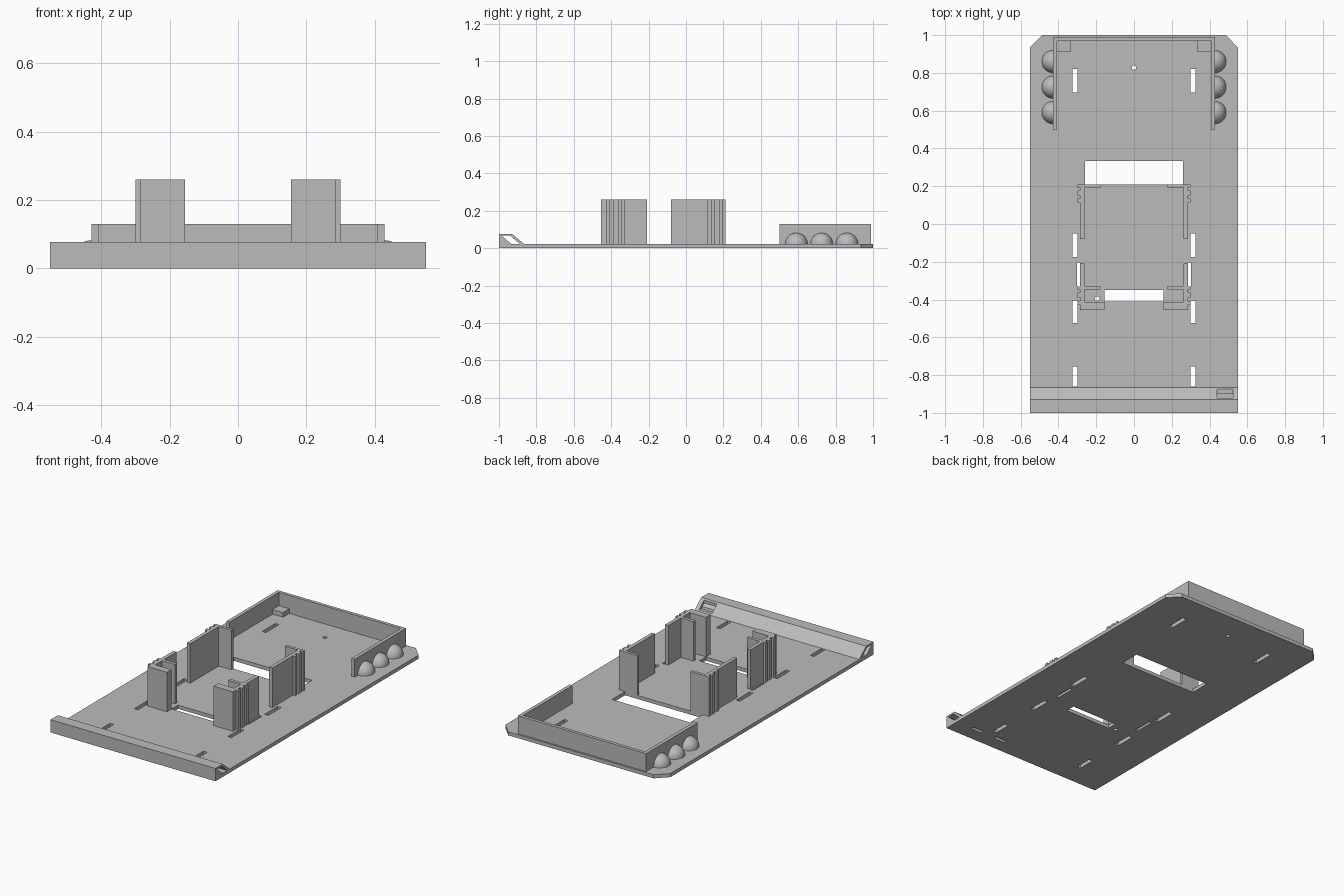
import bpy, bmesh, math
from mathutils import Matrix, Vector

cube = bpy.data.objects.get("Cube")
if cube:
    bpy.data.objects.remove(cube, do_unlink=True)

grey = bpy.data.materials.new("plain grey")
grey.use_nodes = True
GREY = (0.5, 0.5, 0.5, 1)
grey.diffuse_color = GREY
grey.node_tree.nodes["Principled BSDF"].inputs["Base Color"].default_value = GREY

T = 0.022      # floor plate thickness
TOP = 0.26     # bracket height


def finish(name, bm):
    bmesh.ops.recalc_face_normals(bm, faces=bm.faces)
    mesh = bpy.data.meshes.new(name)
    bm.to_mesh(mesh)
    bm.free()
    mesh.materials.append(grey)
    ob = bpy.data.objects.new(name, mesh)
    bpy.context.collection.objects.link(ob)
    return ob


def add_box(bm, x0, x1, y0, y1, z0, z1):
    centre = Vector((x0 + x1, y0 + y1, z0 + z1)) / 2
    size = Matrix.Diagonal((abs(x1 - x0), y1 - y0, z1 - z0, 1))
    bmesh.ops.create_cube(bm, size=1, matrix=Matrix.Translation(centre) @ size)


def add_prism(bm, points, offset):
    face = bm.faces.new([bm.verts.new(p) for p in points])
    out = bmesh.ops.extrude_face_region(bm, geom=[face])
    moved = [v for v in out["geom"] if isinstance(v, bmesh.types.BMVert)]
    bmesh.ops.translate(bm, verts=moved, vec=offset)


def cut(ob, bm):
    """Subtract the cutter and bake the result."""
    cutter = finish("cutter", bm)
    cutter.hide_render = True
    mod = ob.modifiers.new("cut", "BOOLEAN")
    mod.operation, mod.solver, mod.object = "DIFFERENCE", "EXACT", cutter
    graph = bpy.context.evaluated_depsgraph_get()
    mesh = bpy.data.meshes.new_from_object(ob.evaluated_get(graph))
    ob.modifiers.clear()
    ob.data = mesh
    bpy.data.objects.remove(cutter, do_unlink=True)


# Floor plate with clipped back corners
bm = bmesh.new()
add_prism(bm, [(-.55, -1, 0), (.55, -1, 0), (.55, .935, 0), (.485, 1, 0),
               (-.485, 1, 0), (-.55, .935, 0)], (0, 0, T))
plate = finish("floor_plate", bm)

# Openings, slots and pin holes through the plate
bm = bmesh.new()
add_box(bm, -.26, .26, .21, .333, -.1, .1)
add_box(bm, -.155, .155, -.41, -.35, -.1, .1)
for s in (-1, 1):
    for y0, y1 in ((.695, .82), (-.175, -.05), (-.525, -.405), (-.86, -.755)):
        add_box(bm, s * .3, s * .325, y0, y1, -.1, .1)
    add_box(bm, s * .286, s * .302, -.33, -.205, -.1, .1)
for x, y in ((0, .828), (-.195, -.395)):
    bmesh.ops.create_cone(bm, cap_ends=True, segments=12, radius1=.012, radius2=.012,
                          depth=.2, matrix=Matrix.Translation((x, y, 0)))
for x in (.23, .4):
    add_box(bm, x - .04, x + .04, -.915, -.895, -.1, .1)
cut(plate, bm)

# Front bumper with sloped back, hollow along its length
bm = bmesh.new()
add_prism(bm, [(-.55, y, z) for y, z in ((-1, T), (-1, .077), (-.93, .077), (-.865, T))],
          (1.1, 0, 0))
bumper = finish("front_bumper", bm)
bm = bmesh.new()
add_prism(bm, [(-.6, y, z) for y, z in ((-.925, .015), (-.985, .067), (-.94, .067),
                                        (-.88, .015))], (1.2, 0, 0))
cut(bumper, bm)

# Small window in the bumper slope
bm = bmesh.new()
add_box(bm, .44, .525, -.922, -.872, .03, .1)
cut(bumper, bm)

# Rear tray wall on three sides
bm = bmesh.new()
outer = [(-.428, .5), (-.428, .99), (.428, .99), (.428, .5)]
inner = [(.407, .5), (.407, .97), (-.407, .97), (-.407, .5)]
add_prism(bm, [(x, y, T) for x, y in outer + inner], (0, 0, .108))
finish("rear_wall", bm)

for s, side in ((-1, "right"), (1, "left")):
    # Corner pads inside the tray
    bm = bmesh.new()
    add_box(bm, s * .337, s * .407, .91, .97, T, .05)
    finish(side + "_corner_pad", bm)

    # Half-round lamps on the tray sides
    for i, y in enumerate((.59, .725, .86)):
        bm = bmesh.new()
        bmesh.ops.create_uvsphere(bm, u_segments=32, v_segments=16, radius=.06,
                                  matrix=Matrix.Translation((s * .428, y, T)))
        for co, no in (((s * .42, 0, 0), (-s, 0, 0)), ((0, 0, T), (0, 0, -1))):
            bmesh.ops.bisect_plane(bm, geom=bm.verts[:] + bm.edges[:] + bm.faces[:],
                                   plane_co=co, plane_no=no, clear_outer=True)
            bmesh.ops.holes_fill(bm, edges=[e for e in bm.edges if e.is_boundary])
        lamp = finish(f"{side}_lamp_{i + 1}", bm)
        bpy.ops.object.select_all(action="DESELECT")
        lamp.select_set(True)
        bpy.context.view_layer.objects.active = lamp
        bpy.ops.object.shade_smooth_by_angle(angle=math.radians(40))

    # Rear bracket: side wall with a lip turned inward
    bm = bmesh.new()
    add_prism(bm, [(s * x, y, T) for x, y in ((.285, -.08), (.285, .21), (.178, .21),
                                              (.178, .192), (.263, .192), (.263, -.08))],
              (0, 0, TOP - T))
    finish(side + "_rear_bracket", bm)

    # Front bracket: side wall, middle lip and thick front wall
    bm = bmesh.new()
    add_prism(bm, [(s * x, y, T) for x, y in (
        (.285, -.455), (.285, -.208), (.263, -.208), (.263, -.327), (.178, -.327),
        (.178, -.347), (.263, -.347), (.263, -.412), (.155, -.412), (.155, -.455))],
        (0, 0, TOP - T))
    finish(side + "_front_bracket", bm)

    # Upright ribs outside the brackets
    bm = bmesh.new()
    for y0, y1 in ((.115, .135), (.152, .178), (.192, .21),
                   (-.347, -.33), (-.388, -.362), (-.427, -.407)):
        add_box(bm, s * .285, s * .3, y0, y1, T, TOP)
    finish(side + "_bracket_ribs", bm)
